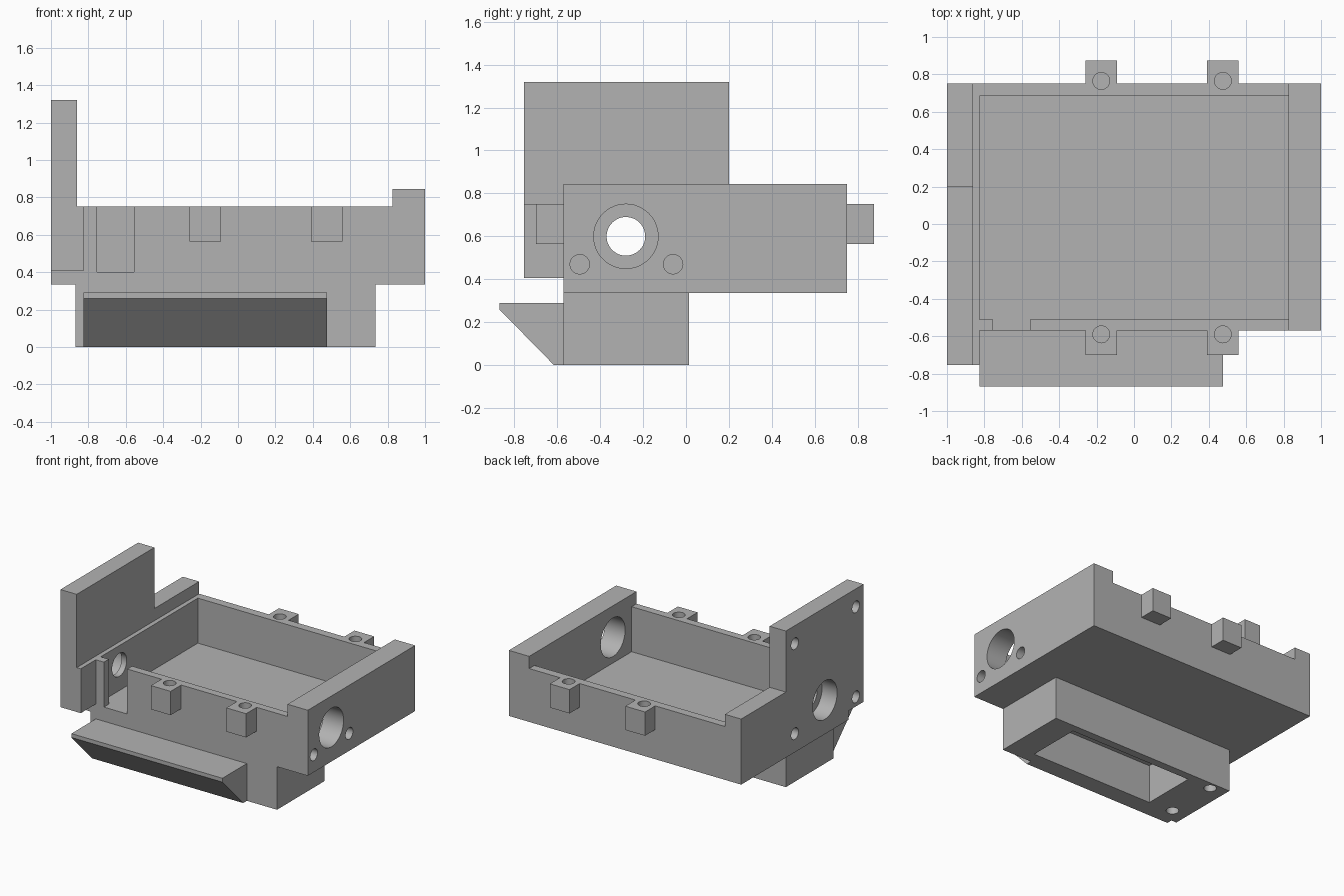
import bpy, bmesh, math
from mathutils import Vector

if "Cube" in bpy.data.objects:
    bpy.data.objects.remove(bpy.data.objects["Cube"], do_unlink=True)

grey = bpy.data.materials.new("plain grey")
grey.use_nodes = True
COLOUR = (0.448, 0.448, 0.448, 1)
grey.diffuse_color = COLOUR
grey.node_tree.nodes["Principled BSDF"].inputs["Base Color"].default_value = COLOUR


def prism(name, axis, outline, start, end):
    """Extrude a closed outline along an axis; outline uses the other two axes in order."""
    def point(p, t):
        c = list(p)
        c.insert("xyz".index(axis), t)
        return Vector(c)
    bm = bmesh.new()
    face = bm.faces.new([bm.verts.new(point(p, start)) for p in outline])
    grown = bmesh.ops.extrude_face_region(bm, geom=[face])["geom"]
    shift = point((0, 0), end - start)
    bmesh.ops.translate(bm, vec=shift, verts=[v for v in grown if isinstance(v, bmesh.types.BMVert)])
    bmesh.ops.recalc_face_normals(bm, faces=bm.faces)
    mesh = bpy.data.meshes.new(name)
    bm.to_mesh(mesh)
    bm.free()
    mesh.materials.append(grey)
    obj = bpy.data.objects.new(name, mesh)
    bpy.context.collection.objects.link(obj)
    return obj


def box(name, x, y, z):
    return prism(name, "z", [(x[0], y[0]), (x[1], y[0]), (x[1], y[1]), (x[0], y[1])], *z)


def drill(axis, centre, radius, start, end, sides=48):
    ring = [(centre[0] + radius * math.cos(math.tau * i / sides),
             centre[1] + radius * math.sin(math.tau * i / sides)) for i in range(sides)]
    return prism("drill", axis, ring, start, end)


def cut(obj, cutters):
    """Subtract each cutter, then discard it."""
    bpy.context.view_layer.objects.active = obj
    for cutter in cutters:
        mod = obj.modifiers.new("cut", "BOOLEAN")
        mod.operation, mod.solver, mod.object = "DIFFERENCE", "EXACT", cutter
        bpy.ops.object.modifier_apply(modifier=mod.name)
        bpy.data.objects.remove(cutter, do_unlink=True)
    bpy.ops.object.select_all(action="DESELECT")
    obj.select_set(True)
    bpy.ops.object.shade_smooth_by_angle(angle=math.radians(30))


FRONT, BACK = -0.57, 0.75
BASE, RIM, RAIL, TOP = 0.335, 0.75, 0.845, 1.32
INNER = 0.825
PLATE = -0.86
BORE = (-0.28, 0.6)
SCREW = 0.045
BOSS_X = (-0.175, 0.475)
BOSS_HOLE_Y = (-0.59, 0.765)

# Open tray with a raised rail along both ends
tray = prism("tray", "y", [(-1, BASE), (1, BASE), (1, RAIL), (INNER, RAIL), (INNER, RIM),
                           (PLATE, RIM), (PLATE, RAIL), (-1, RAIL)], FRONT, BACK)
cutters = [
    box("cavity", (-INNER, INNER), (-0.51, 0.685), (0.4, 1)),
    box("slot", (-0.755, -0.555), (-0.7, -0.45), (0.4, 1)),
    drill("x", BORE, 0.15, 0.75, 1.1),
    drill("x", BORE, 0.15, -1.1, -0.87),
    drill("x", BORE, 0.09, -1.1, -0.7),
    drill("x", (0.09, 0.48), SCREW, -1.1, -0.9),
]
cutters += [drill("x", (y, 0.47), SCREW, 0.9, 1.1) for y in (-0.495, -0.06)]
cutters += [drill("z", (x, y), SCREW, 0.6, 0.9) for x in BOSS_X for y in BOSS_HOLE_Y]
cut(tray, cutters)

# Tall mounting plate above the right end, with its front overhang
plate = box("mounting_plate", (-1, PLATE), (FRONT, 0.2), (RAIL, TOP))
cut(plate, [drill("x", (0.09, 1.18), SCREW, -1.1, -0.9)])
overhang = prism("plate_overhang", "y", [(-1, 0.405), (-INNER, 0.405), (-INNER, RIM),
                                         (PLATE, RIM), (PLATE, TOP), (-1, TOP)], -0.755, FRONT)
cut(overhang, [drill("x", (-0.66, z), SCREW, -1.1, -0.9) for z in (0.48, 1.18)])

# Screw bosses on the front and back walls
for side, y, hole_y in (("front", (-0.70, FRONT), BOSS_HOLE_Y[0]), ("back", (BACK, 0.875), BOSS_HOLE_Y[1])):
    for hand, x in zip(("right", "left"), BOSS_X):
        boss = box(f"{side}_{hand}_boss", (x - 0.085, x + 0.085), y, (0.565, RIM))
        cut(boss, [drill("z", (x, hole_y), SCREW, 0.6, 0.9)])

# Hollow block underneath, with screw holes at its right end
block = box("lower_block", (-0.87, 0.735), (FRONT, 0.015), (0, BASE))
cut(block, [box("pocket", (-0.54, 0.525), (-0.475, -0.047), (-0.1, 0.3))]
    + [drill("z", (-0.742, y), SCREW, -0.1, 0.15) for y in (-0.045, -0.46)])

# Wedge-shaped lip on the front of the block
prism("front_lip", "x", [(FRONT, 0.29), (-0.87, 0.29), (-0.87, 0.26), (-0.615, 0), (FRONT, 0)], -INNER, 0.475)
